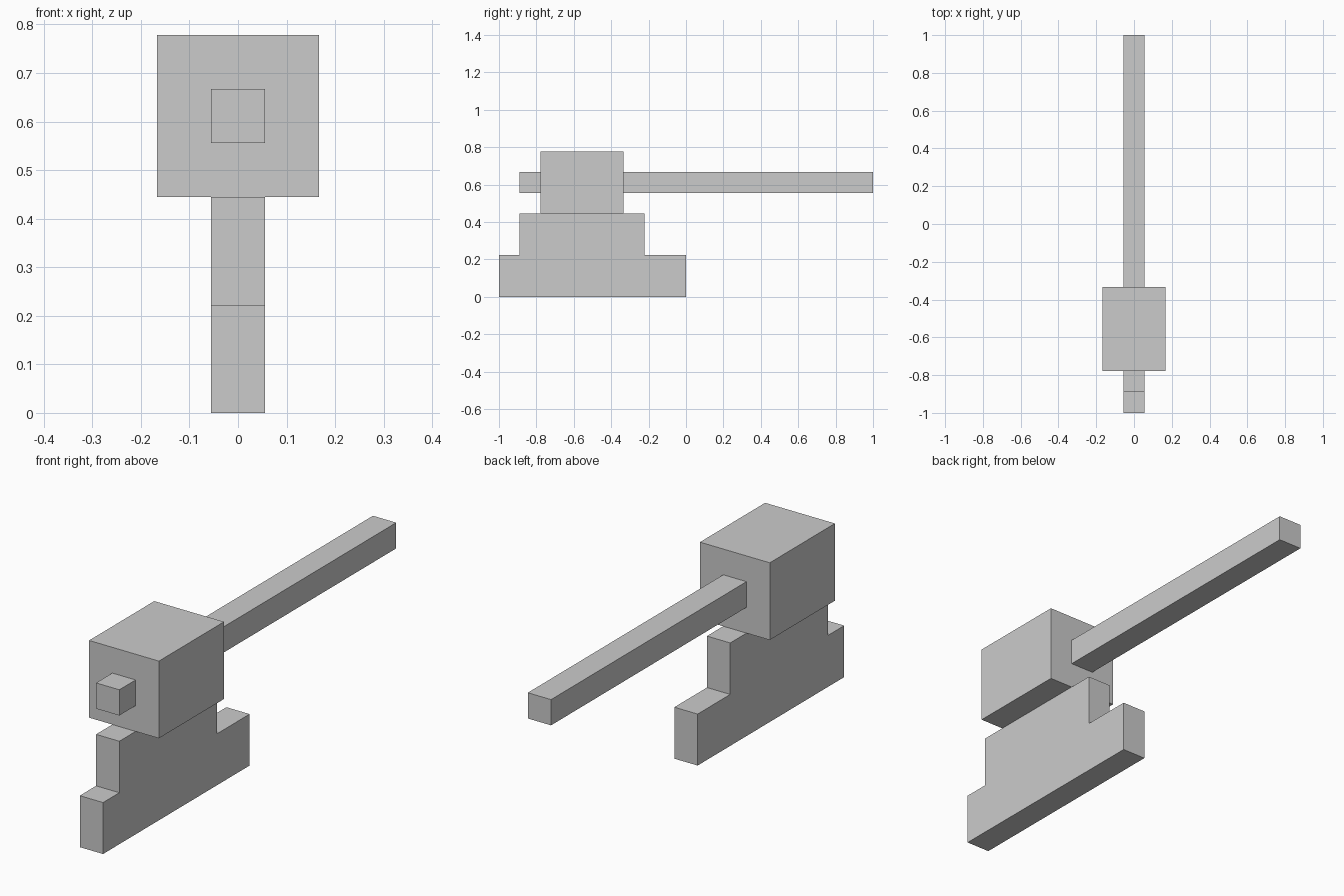
import bpy
import bmesh

if "Cube" in bpy.data.objects:
    bpy.data.objects.remove(bpy.data.objects["Cube"])

U = 1 / 9  # modelling grid: all parts sit on ninths of a unit


def extruded_profile(name, profile, half_width):
    """Extrude a (y, z) outline, in grid units, symmetrically along x."""
    bm = bmesh.new()
    face = bm.faces.new([bm.verts.new((-half_width * U, y * U, z * U)) for y, z in profile])
    new = bmesh.ops.extrude_face_region(bm, geom=[face])["geom"]
    verts = [v for v in new if isinstance(v, bmesh.types.BMVert)]
    bmesh.ops.translate(bm, verts=verts, vec=(2 * half_width * U, 0, 0))
    bmesh.ops.recalc_face_normals(bm, faces=bm.faces)
    mesh = bpy.data.meshes.new(name)
    bm.to_mesh(mesh)
    bm.free()
    obj = bpy.data.objects.new(name, mesh)
    bpy.context.collection.objects.link(obj)
    return obj


def box(name, y0, y1, z0, z1, half_width):
    return extruded_profile(name, [(y0, z0), (y1, z0), (y1, z1), (y0, z1)], half_width)


# Stepped stand
extruded_profile("stepped_stand", [(-9, 0), (0, 0), (0, 2), (-2, 2),
                                   (-2, 4), (-8, 4), (-8, 2), (-9, 2)], 0.5)

# Block resting on the stand
box("head_block", -7, -3, 4, 7, 1.5)

# Long bar passing through the block
box("long_bar", -8, 9, 5, 6, 0.5)
